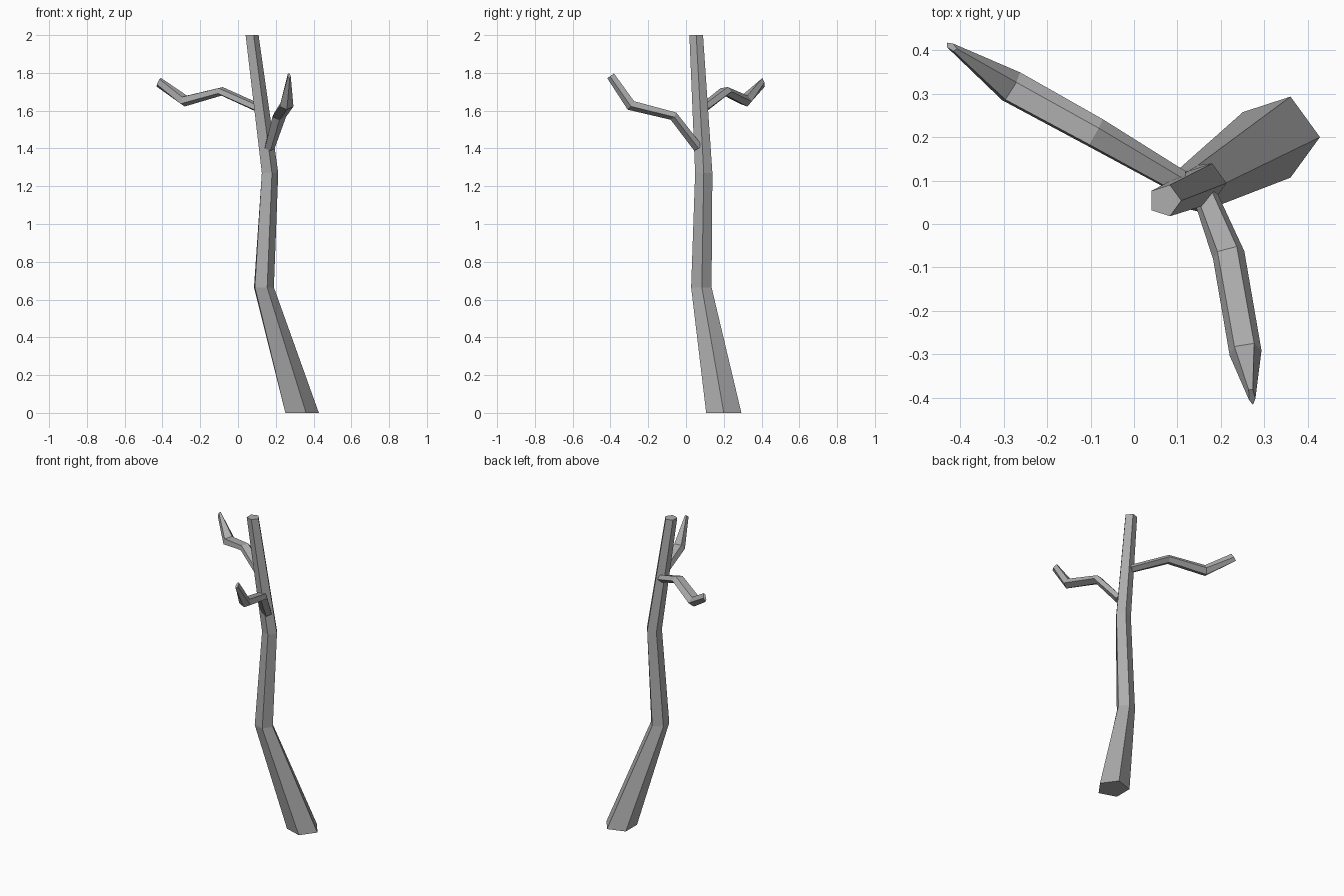
import bpy, bmesh
from math import cos, sin, radians
from mathutils import Vector

if "Cube" in bpy.data.objects:
    bpy.data.objects.remove(bpy.data.objects["Cube"])

SIDES = 5

# Dark grey bark
bark = bpy.data.materials.new("bark")
bark.diffuse_color = (0.42, 0.42, 0.42, 1)
bark.use_nodes = True
bark.node_tree.nodes["Principled BSDF"].inputs["Base Color"].default_value = bark.diffuse_color


def skin(name, rings):
    """Flat-shaded closed tube through a list of vertex rings."""
    bm = bmesh.new()
    loops = [[bm.verts.new(p) for p in ring] for ring in rings]
    for a, b in zip(loops, loops[1:]):
        for i in range(SIDES):
            j = (i + 1) % SIDES
            bm.faces.new((a[i], a[j], b[j], b[i]))
    bm.faces.new(loops[0])
    bm.faces.new(loops[-1])
    bmesh.ops.recalc_face_normals(bm, faces=bm.faces)
    mesh = bpy.data.meshes.new(name)
    bm.to_mesh(mesh)
    bm.free()
    mesh.materials.append(bark)
    obj = bpy.data.objects.new(name, mesh)
    bpy.context.collection.objects.link(obj)
    return obj


def pentagon(centre, u, v, ru, rv, start):
    angles = [radians(start + 360 * i / SIDES) for i in range(SIDES)]
    return [Vector(centre) + u * ru * cos(a) + v * rv * sin(a) for a in angles]


def branch(name, stations, start):
    """Stations are (centre, half width, half height); rings face along the path."""
    pts = [Vector(s[0]) for s in stations]
    rings = []
    for i, (c, w, h) in enumerate(stations):
        before = (pts[i] - pts[max(i - 1, 0)]).normalized()
        after = (pts[min(i + 1, len(pts) - 1)] - pts[i]).normalized()
        t = (before + after).normalized()
        side = t.cross(Vector((0, 0, 1))).normalized()
        rings.append(pentagon(c, side, side.cross(t), w, h, start))
    return skin(name, rings)


# Trunk: level pentagon rings (centre, radius, twist)
X, Y = Vector((1, 0, 0)), Vector((0, 1, 0))
trunk = [((0.33, 0.2, 0), 0.098, 0),
         ((0.133, 0.08, 0.665), 0.057, 4),
         ((0.165, 0.094, 1.27), 0.048, 0),
         ((0.071, 0.054, 2.0), 0.038, 0)]
skin("trunk", [pentagon(c, X, Y, r, r, a) for c, r, a in trunk])

# Left rear branch, wide in the middle and narrowing to an upright tip
branch("left_branch", [((0.105, 0.095, 1.615), 0.03, 0.024),
                       ((-0.09, 0.208, 1.703), 0.038, 0.024),
                       ((-0.283, 0.314, 1.652), 0.041, 0.031),
                       ((-0.42, 0.408, 1.751), 0.008, 0.028)], -78)

# Front branch
branch("front_branch", [((0.165, 0.062, 1.405), 0.03, 0.026),
                        ((0.217, -0.068, 1.573), 0.039, 0.025),
                        ((0.256, -0.292, 1.63), 0.039, 0.03),
                        ((0.271, -0.397, 1.785), 0.008, 0.024)], -90)
